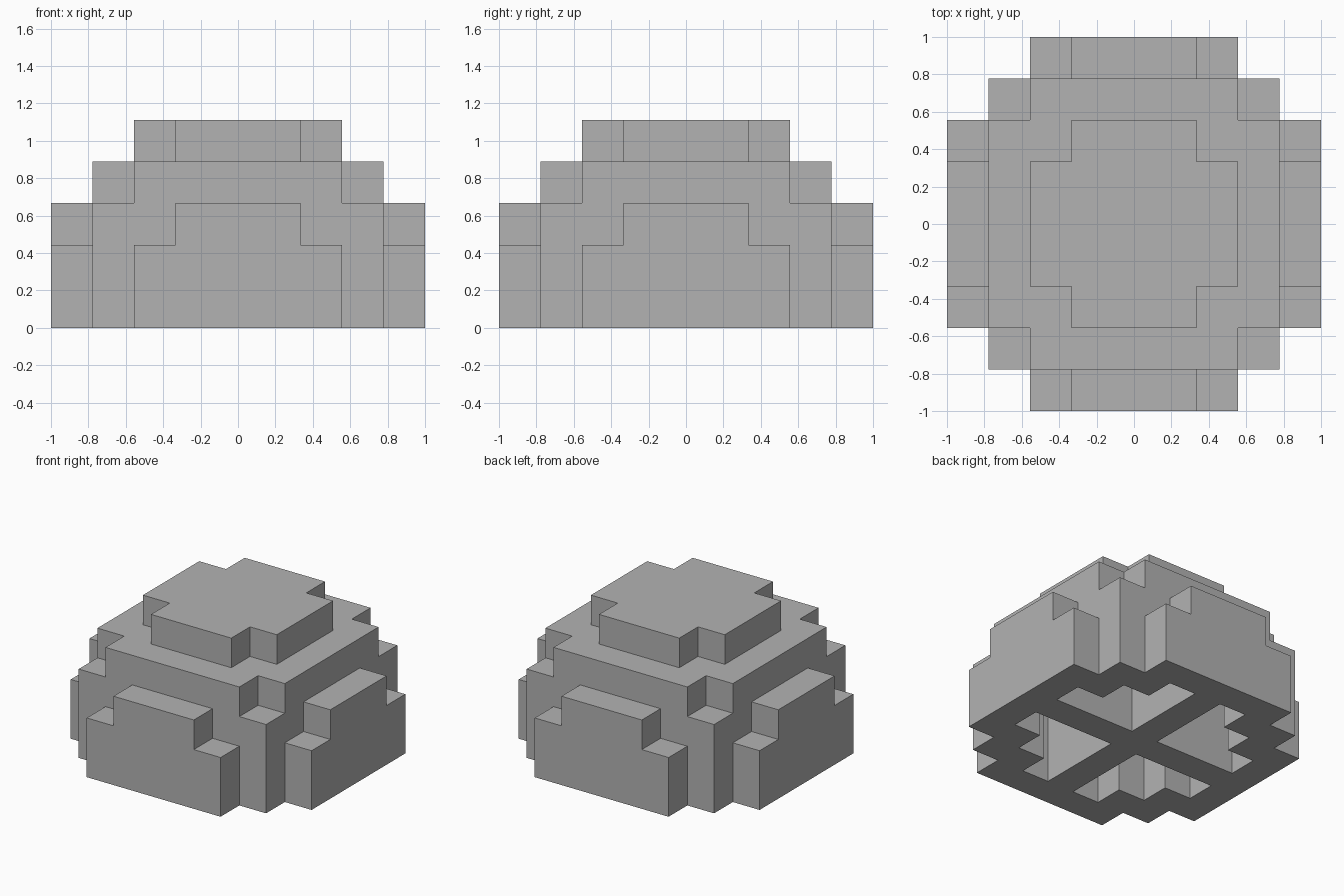
import bpy, bmesh, math
from itertools import product
from mathutils import Vector

cube = bpy.data.objects.get("Cube")
if cube:
    bpy.data.objects.remove(cube, do_unlink=True)

U = 2 / 9  # edge of one block

grey = bpy.data.materials.new("mid grey")
grey.use_nodes = True
colour = (0.45, 0.45, 0.45, 1)
grey.diffuse_color = colour
grey.node_tree.nodes["Principled BSDF"].inputs["Base Color"].default_value = colour


def in_ball(cell):
    """Blocky ball: six stepped caps around a rounded core."""
    a, b, c = sorted((abs(v) for v in cell), reverse=True)
    if a == 4:
        return b <= 2 and c <= 2 and b + c <= 3
    return a <= 3 and c <= 2


def in_chamber(cell):
    """Four stepped chambers, parted by a cross of walls and open below."""
    i, j, k = abs(cell[0]), abs(cell[1]), cell[2]
    return i > 0 and j > 0 and k <= 3 and i + j <= (4 if k < 3 else 3)


span = range(-4, 5)
solid = {c for c in product(span, span, range(5)) if in_ball(c) and not in_chamber(c)}

# Skin the blocks, leaving out the faces between neighbours
bm = bmesh.new()
corners = {}


def corner(p):
    key = tuple(round(v * 2) for v in p)
    if key not in corners:
        corners[key] = bm.verts.new(p * U)
    return corners[key]


for cell in solid:
    centre = Vector(cell) + Vector((0, 0, 0.5))
    for axis, sign in product(range(3), (-1, 1)):
        n = Vector((0, 0, 0))
        n[axis] = sign
        if tuple(int(v) for v in Vector(cell) + n) in solid:
            continue
        u = Vector((n.y, n.z, n.x))
        v = n.cross(u)
        bm.faces.new([corner(centre + (n + s * u + t * v) / 2)
                      for s, t in ((-1, -1), (1, -1), (1, 1), (-1, 1))])

# Merge the flat areas into large faces
bmesh.ops.dissolve_limit(bm, angle_limit=math.radians(1), verts=bm.verts, edges=bm.edges)

mesh = bpy.data.meshes.new("stepped_dome")
bm.to_mesh(mesh)
bm.free()
mesh.materials.append(grey)
dome = bpy.data.objects.new("stepped_dome", mesh)
bpy.context.collection.objects.link(dome)
